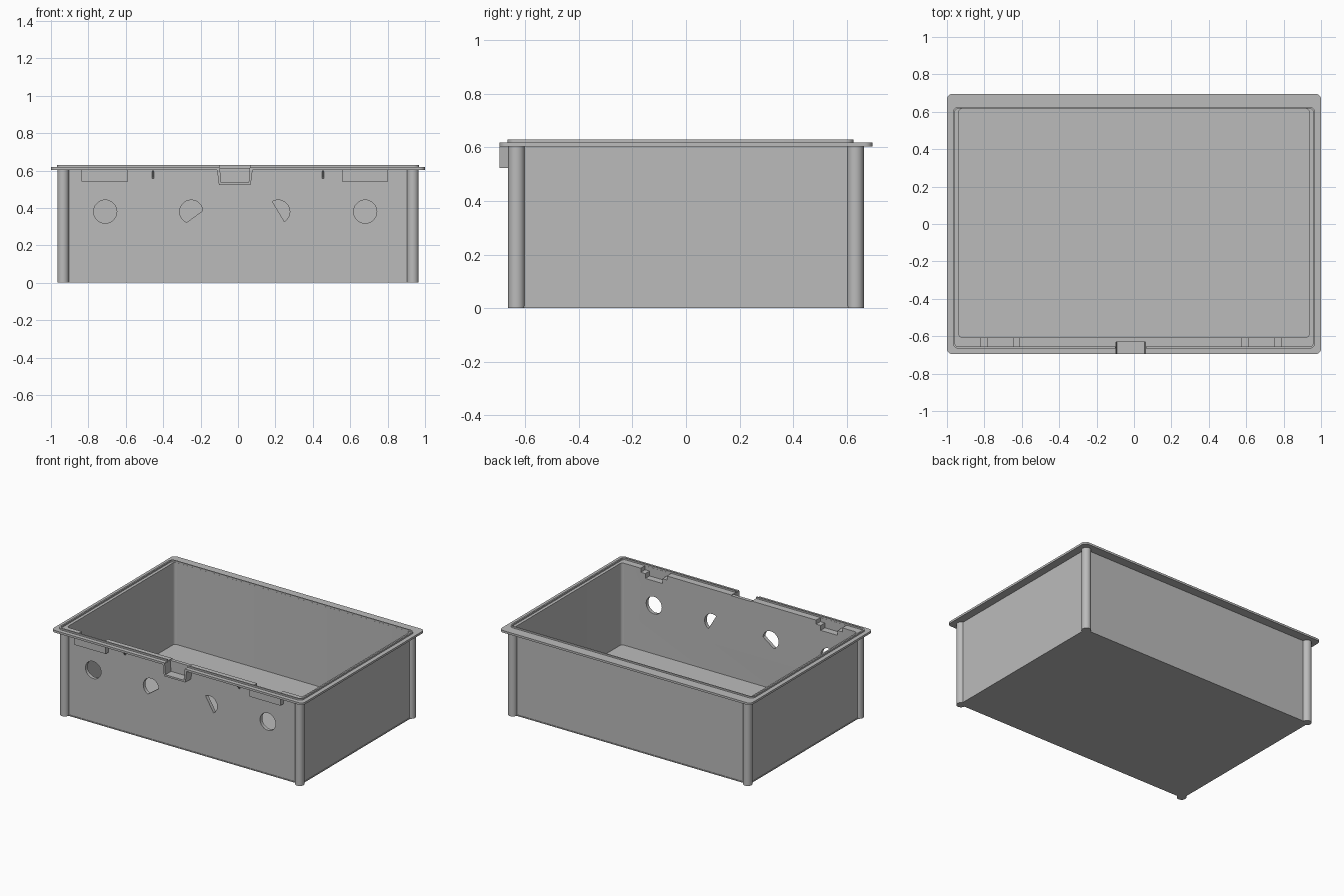
import bpy, bmesh, math
from mathutils import Vector

cube = bpy.data.objects.get("Cube")
if cube:
    bpy.data.objects.remove(cube, do_unlink=True)

grey = bpy.data.materials.new("plain grey")
grey.use_nodes = True
colour = (0.5, 0.5, 0.5, 1)
grey.diffuse_color = colour
grey.node_tree.nodes["Principled BSDF"].inputs["Base Color"].default_value = colour


def finish(name, bm):
    bmesh.ops.recalc_face_normals(bm, faces=bm.faces[:])
    mesh = bpy.data.meshes.new(name)
    bm.to_mesh(mesh)
    bm.free()
    mesh.materials.append(grey)
    obj = bpy.data.objects.new(name, mesh)
    bpy.context.collection.objects.link(obj)
    return obj


def prism(name, points, start, end, axis="Z"):
    """Extrude a 2D outline: XY along z, XZ along y, or YZ along x."""
    place = {"Z": lambda a, b, c: (a, b, c),
             "Y": lambda a, b, c: (a, c, b),
             "X": lambda a, b, c: (c, a, b)}[axis]
    bm = bmesh.new()
    face = bm.faces.new([bm.verts.new(place(a, b, start)) for a, b in points])
    grown = bmesh.ops.extrude_face_region(bm, geom=[face])["geom"]
    verts = [g for g in grown if isinstance(g, bmesh.types.BMVert)]
    bmesh.ops.translate(bm, verts=verts, vec=Vector(place(0, 0, end - start)))
    return finish(name, bm)


def box(name, x, y, z, radius=0):
    outline = [(x[0], y[0]), (x[1], y[0]), (x[1], y[1]), (x[0], y[1])]
    if radius:
        corners, outline = outline, []
        for i, (cx, cy) in enumerate(corners):
            cx += radius if cx == x[0] else -radius
            cy += radius if cy == y[0] else -radius
            for k in range(7):
                t = math.pi * (1 + i / 2 + k / 12)
                outline.append((cx + radius * math.cos(t), cy + radius * math.sin(t)))
    return prism(name, outline, z[0], z[1])


def arc(cx, cz, r, a0, a1, n):
    return [(cx + r * math.cos(math.radians(a0 + (a1 - a0) * i / n)),
             cz + r * math.sin(math.radians(a0 + (a1 - a0) * i / n))) for i in range(n + 1)]


def cut(obj, cutters):
    bpy.context.view_layer.objects.active = obj
    for c in cutters:
        mod = obj.modifiers.new("cut", "BOOLEAN")
        mod.operation, mod.solver, mod.object = "DIFFERENCE", "EXACT", c
        bpy.ops.object.modifier_apply(modifier=mod.name)


# Cutters: main cavity, rim hollow, wall openings, pocket steps, latch gap
cavity = box("cavity_cutter", (-0.937, 0.937), (-0.607, 0.617), (0.03, 0.9), 0.02)
rim_hollow = box("rim_cutter", (-0.958, 0.958), (-0.656, 0.6175), (0.5, 0.9), 0.02)
holes = [prism("hole_cutter", pts, -0.7, -0.55, "Y") for pts in (
    arc(-0.71, 0.38, 0.062, 0, 350, 35),
    arc(0.68, 0.38, 0.062, 0, 350, 35),
    arc(-0.25, 0.38, 0.062, 5, 247, 24),
    arc(0.215, 0.38, 0.062, -58, 120, 18))]
mid = -0.017
steps = []
for side in (-1, 1):
    c = mid + side * 0.698
    steps.append(box("step_cutter", (c - 0.104, c + 0.104), (-0.655, -0.59), (0.59, 0.9)))
    steps.append(box("step_cutter", (c - 0.068, c + 0.068), (-0.655, -0.59), (0.555, 0.9)))
latch_gap = prism("latch_cutter", [(mid - 0.074, 0.536), (mid + 0.074, 0.536),
                                   (mid + 0.086, 0.7), (mid - 0.086, 0.7)], -0.75, -0.632, "Y")
rim_gap = box("gap_cutter", (mid - 0.081, mid + 0.081), (-0.75, -0.59), (0.614, 0.9))

# Tub and its slightly proud base plate
tub = box("tub", (-0.943, 0.943), (-0.632, 0.632), (0.002, 0.612))
cut(tub, [cavity] + holes + steps)
base = box("base_plate", (-0.947, 0.947), (-0.636, 0.636), (0, 0.007))

# Flange and raised rim
flange = box("flange", (-1, 1), (-0.696, 0.696), (0.604, 0.619), 0.03)
cut(flange, [cavity, latch_gap, rim_gap] + steps)
rim = box("raised_rim", (-0.969, 0.969), (-0.666, 0.626), (0.615, 0.63), 0.03)
cut(rim, [rim_hollow, rim_gap])

# Round corner posts
smooth = [flange, rim, tub]
for sx, xn in ((-1, "right"), (1, "left")):
    for sy, yn in ((-1, "front"), (1, "back")):
        post = prism(f"{yn}_{xn}_post",
                     arc(sx * 0.935, sy * 0.633, 0.031, 0, 348.75, 31), 0, 0.608)
        cut(post, [cavity])
        smooth.append(post)

# Front pockets and gussets under the flange
for side, name in ((-1, "right"), (1, "left")):
    c = mid + side * 0.696
    pocket = box(f"{name}_pocket", (c - 0.124, c + 0.124), (-0.664, -0.62), (0.54, 0.61))
    cut(pocket, [cavity] + steps)
    g = side * 0.455
    prism(f"{name}_gusset", [(-0.625, 0.61), (-0.664, 0.61), (-0.664, 0.595), (-0.625, 0.548)],
          g - 0.005, g + 0.005, "X")

# U-shaped latch bracket
latch = prism("latch_bracket", [(mid - 0.085, 0.523), (mid + 0.085, 0.523),
                                (mid + 0.097, 0.619), (mid - 0.097, 0.619)], -0.696, -0.62, "Y")
cut(latch, [latch_gap, rim_gap])

for helper in [cavity, rim_hollow, latch_gap, rim_gap] + holes + steps:
    bpy.data.objects.remove(helper, do_unlink=True)

bpy.ops.object.select_all(action="DESELECT")
for obj in smooth:
    obj.select_set(True)
bpy.context.view_layer.objects.active = tub
bpy.ops.object.shade_smooth_by_angle(angle=math.radians(30))
